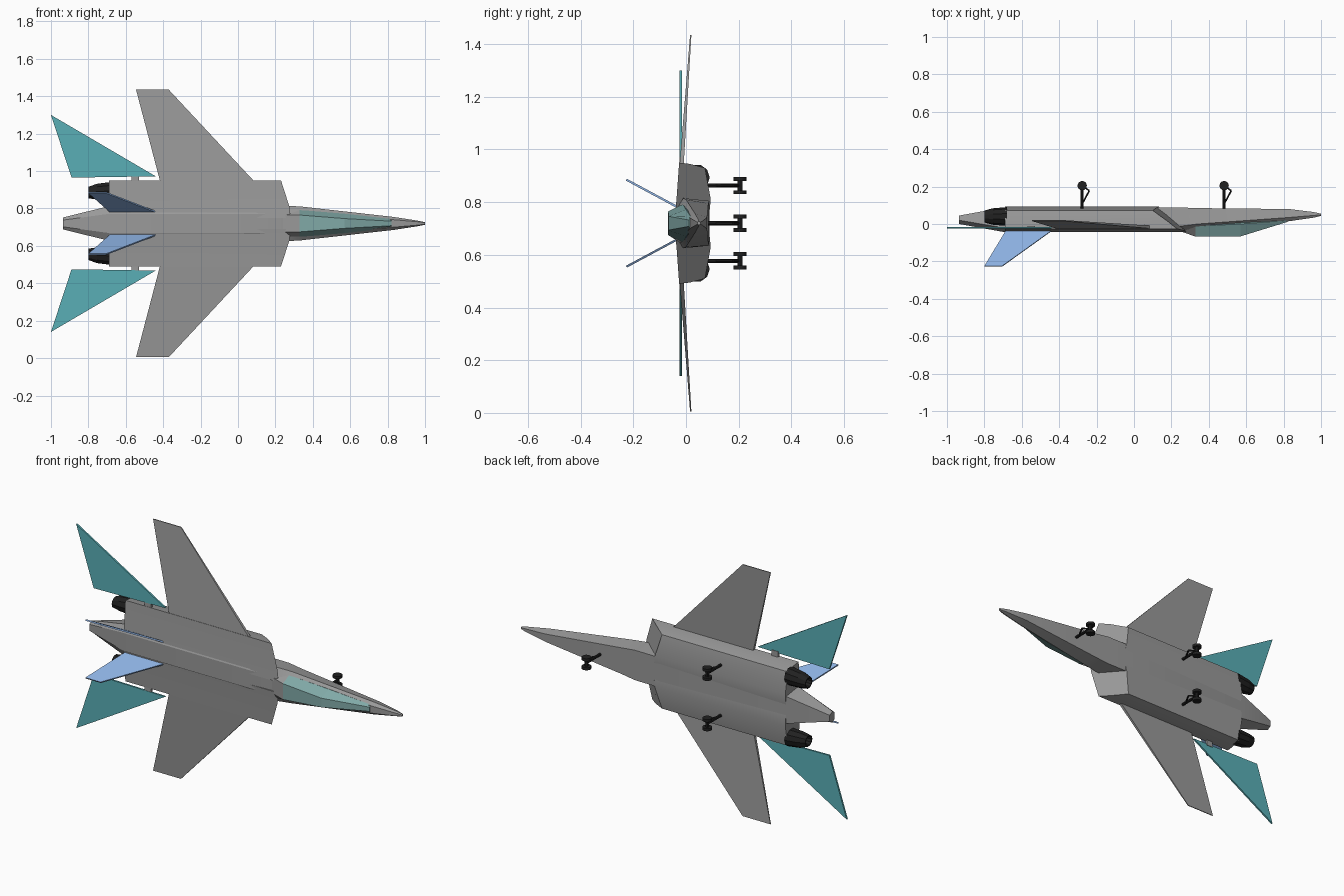
import bpy, bmesh, math
from mathutils import Vector

MID = 0.72  # height of the aircraft's centre line; its belly faces +y

old = bpy.data.objects.get("Cube")
if old:
    bpy.data.objects.remove(old, do_unlink=True)


def material(name, rgb):
    m = bpy.data.materials.new(name)
    m.use_nodes = True
    m.diffuse_color = (*rgb, 1)
    m.node_tree.nodes["Principled BSDF"].inputs["Base Color"].default_value = (*rgb, 1)
    return m


GREY = material("airframe grey", (0.32, 0.32, 0.32))
TEAL = material("tail teal", (0.10, 0.43, 0.47))
BLUE = material("fin blue", (0.26, 0.43, 0.74))
GLASS = material("canopy glass", (0.22, 0.40, 0.39))
BLACK = material("gear black", (0.015, 0.015, 0.015))


def place(p):
    """(forward, sideways, up from the cockpit) to world space."""
    x, s, h = p
    return Vector((x, -h, MID + s))


def loft(name, rings, mat, smooth=None):
    """Skin a row of equal-sized rings and cap both ends."""
    bm = bmesh.new()
    loops = [[bm.verts.new(place(p)) for p in ring] for ring in rings]
    for a, b in zip(loops, loops[1:]):
        for i in range(len(a)):
            j = (i + 1) % len(a)
            bm.faces.new((a[i], a[j], b[j], b[i]))
    bm.faces.new(loops[0])
    bm.faces.new(loops[-1])
    bmesh.ops.recalc_face_normals(bm, faces=bm.faces)
    me = bpy.data.meshes.new(name)
    bm.to_mesh(me)
    bm.free()
    ob = bpy.data.objects.new(name, me)
    me.materials.append(mat)
    bpy.context.collection.objects.link(ob)
    if smooth:
        bpy.ops.object.select_all(action="DESELECT")
        ob.select_set(True)
        bpy.context.view_layer.objects.active = ob
        bpy.ops.object.shade_smooth_by_angle(angle=math.radians(smooth))
    return ob


def section(x, *half):
    """Symmetric ring from its half outline, top to bottom."""
    return [(x, s, h) for s, h in half] + [(x, -s, h) for s, h in reversed(half)]


def slab(name, outline, thick, mat):
    """Flat panel thickened along the given offset."""
    t = Vector(thick) / 2
    loft(name, [[Vector(p) + t for p in outline], [Vector(p) - t for p in outline]], mat)


def rod(name, a, b, radius, sides=8):
    """Cylinder between two points."""
    a, b = place(a), place(b)
    bpy.ops.mesh.primitive_cylinder_add(vertices=sides, radius=radius,
                                        depth=(b - a).length, location=(a + b) / 2)
    ob = bpy.context.object
    ob.name = name
    ob.rotation_mode = "QUATERNION"
    ob.rotation_quaternion = (b - a).to_track_quat("Z", "Y")
    ob.data.materials.append(BLACK)


# Fuselage from tail boom to nose
loft("fuselage", [
    section(-0.935, (0.018, 0.0), (0.032, -0.02), (0.018, -0.045)),
    section(-0.70, (0.05, 0.042), (0.09, 0.02), (0.075, -0.088)),
    section(0.10, (0.05, 0.042), (0.095, 0.025), (0.085, -0.09)),
    section(0.26, (0.055, 0.035), (0.095, 0.01), (0.085, -0.088)),
    section(0.34, (0.06, 0.02), (0.09, 0.0), (0.075, -0.085)),
    section(0.83, (0.02, -0.015), (0.035, -0.035), (0.022, -0.08)),
    section(0.96, (0.009, -0.034), (0.015, -0.046), (0.009, -0.064)),
    section(1.0, (0.004, -0.043), (0.007, -0.049), (0.004, -0.055)),
], GREY, 20)

# Cockpit canopy and the fairing behind it
rear_arch = section(0.33, (0.045, 0.068), (0.072, 0.012), (0.06, -0.02))
loft("canopy_fairing", [
    section(0.24, (0.045, 0.036), (0.075, 0.02), (0.06, -0.02)), rear_arch], GREY)
loft("canopy", [
    rear_arch,
    section(0.57, (0.026, 0.066), (0.052, 0.0), (0.04, -0.03)),
    section(0.82, (0.012, -0.011), (0.024, -0.019), (0.015, -0.04)),
], GLASS)

# Engine housings, wings and tails on each side
for tag, k in (("upper", 1), ("lower", -1)):
    outline = [(0.03, 0.042), (0.09, 0.036), (0.23, 0.026), (0.225, -0.015),
               (0.21, -0.072), (0.09, -0.094), (0.03, -0.088)]
    lip = [0.28, 0.275, 0.23, 0.18, 0.10, 0.13, 0.14]  # raked intake edge
    loft(tag + "_engine_housing", [
        [(-0.69, k * s, h) for s, h in outline],
        [(x, k * s, h) for x, (s, h) in zip(lip, outline)]], GREY, 20)

    # Hollow tapered exhaust
    nozzle = []
    for x, r, c in ((-0.68, 0.05, 0.174), (-0.755, 0.044, 0.17), (-0.80, 0.032, 0.165),
                    (-0.80, 0.026, 0.165), (-0.73, 0.02, 0.168)):
        nozzle.append([(x, k * (c + r * math.cos(a)), -0.04 + r * math.sin(a))
                       for a in (math.tau * (i + 0.5) / 10 for i in range(10))])
    loft(tag + "_nozzle", nozzle, BLACK)

    # Drooping wing, thinner at the tip
    def rib(front, back, s, h, t):
        return [(front, k * s, h + t / 2), (back, k * s, h + t / 2),
                (back, k * s, h - t / 2), (front, k * s, h - t / 2)]
    loft(tag + "_wing", [rib(0.11, -0.41, 0.20, 0.018, 0.016),
                         rib(-0.37, -0.545, 0.715, -0.018, 0.005)], GREY)

    # Tailplane and its pivot
    slab(tag + "_tailplane", [(-0.44, k * 0.252, 0.02), (-0.89, k * 0.245, 0.02),
                              (-1.0, k * 0.58, 0.02)], (0, 0, 0.01), TEAL)
    slab(tag + "_tail_pivot", [(-0.53, k * 0.2, 0.018), (-0.57, k * 0.2, 0.018),
                               (-0.57, k * 0.26, 0.018), (-0.53, k * 0.26, 0.018)],
         (0, 0, 0.012), GREY)

    # Outward-leaning fin
    slab(tag + "_fin", [(-0.44, k * 0.063, 0.036), (-0.685, k * 0.063, 0.036),
                        (-0.80, k * 0.165, 0.226), (-0.705, k * 0.165, 0.226)],
         (0, k * 0.007, -0.004), BLUE)


# Landing gear: strut, bent brace, axle and twin wheels
def landing_gear(tag, x, s):
    hub = (x, s, -0.205)
    knee = (x + 0.038, s, -0.178)
    rod(tag + "_strut", (x, s, -0.07), hub, 0.008)
    rod(tag + "_brace_top", (x + 0.004, s, -0.115), knee, 0.005, 6)
    rod(tag + "_brace_bottom", knee, hub, 0.005, 6)
    rod(tag + "_axle", (x, s - 0.03, -0.205), (x, s + 0.03, -0.205), 0.01)
    for side, k in (("upper", 1), ("lower", -1)):
        rod(tag + "_wheel_" + side, (x, s + k * 0.018, -0.205),
            (x, s + k * 0.033, -0.205), 0.025, 16)


landing_gear("nose_gear", 0.482, 0)
landing_gear("upper_main_gear", -0.277, 0.143)
landing_gear("lower_main_gear", -0.277, -0.143)
